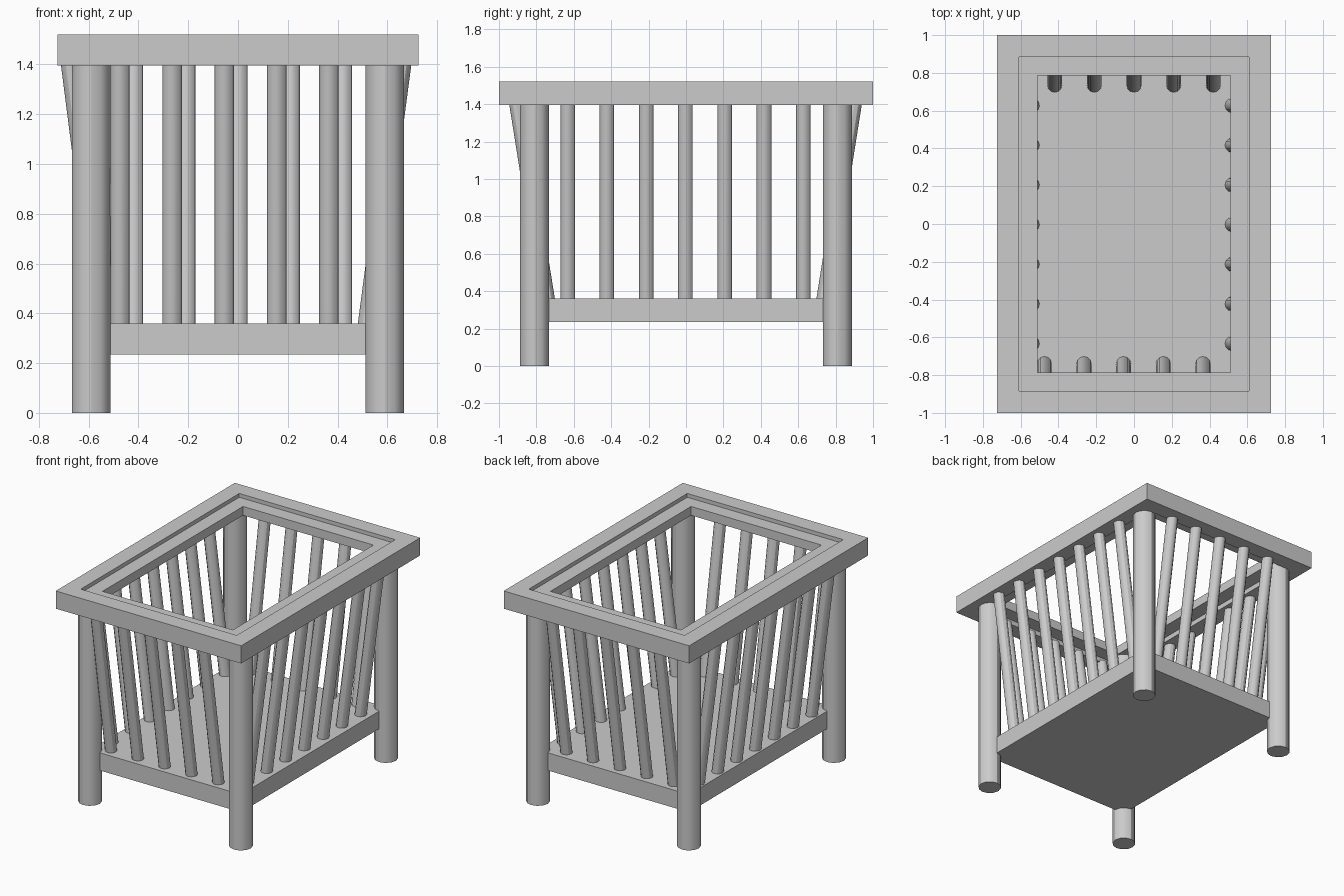
import bpy, bmesh
from mathutils import Vector

if "Cube" in bpy.data.objects:
    bpy.data.objects.remove(bpy.data.objects["Cube"])


def rod(name, bottom, top, radius, sides=12):
    """Round bar with horizontal end cuts between two points."""
    bm = bmesh.new()
    bmesh.ops.create_cone(bm, cap_ends=True, segments=sides,
                          radius1=radius, radius2=radius, depth=1)
    a, b = Vector(bottom), Vector(top)
    for v in bm.verts:
        mid = a.lerp(b, v.co.z + 0.5)
        v.co = Vector((v.co.x, v.co.y, 0)) + mid
    me = bpy.data.meshes.new(name)
    bm.to_mesh(me)
    bm.free()
    ob = bpy.data.objects.new(name, me)
    bpy.context.collection.objects.link(ob)
    bpy.ops.object.select_all(action='DESELECT')
    ob.select_set(True)
    bpy.context.view_layer.objects.active = ob
    bpy.ops.object.shade_smooth_by_angle()
    return ob


def rect_frame(name, profile, hx, hy):
    """Sweep a closed (inset, z) profile around a rectangle."""
    bm = bmesh.new()
    rings = []
    for sx, sy in ((-1, -1), (1, -1), (1, 1), (-1, 1)):
        rings.append([bm.verts.new((sx * (hx - d), sy * (hy - d), z))
                      for d, z in profile])
    n = len(profile)
    for i in range(4):
        r, s = rings[i], rings[(i + 1) % 4]
        for j in range(n):
            k = (j + 1) % n
            bm.faces.new((r[j], s[j], s[k], r[k]))
    bmesh.ops.recalc_face_normals(bm, faces=bm.faces)
    me = bpy.data.meshes.new(name)
    bm.to_mesh(me)
    bm.free()
    ob = bpy.data.objects.new(name, me)
    bpy.context.collection.objects.link(ob)


# top frame: thick outer rim with a thinner inner lip
rect_frame("top_frame",
           [(0, 1.395), (0, 1.52), (0.115, 1.52), (0.115, 1.493),
            (0.215, 1.493), (0.215, 1.43), (0.115, 1.43), (0.115, 1.395)],
           0.725, 1.0)

# base board
bpy.ops.mesh.primitive_cube_add(size=1, location=(0, 0, 0.2975))
base = bpy.context.object
base.name = "base_board"
base.scale = (1.18, 1.62, 0.125)

# corner legs
for sx in (-1, 1):
    for sy in (-1, 1):
        rod("leg", (sx * 0.59, sy * 0.81, 0), (sx * 0.59, sy * 0.81, 1.43), 0.077)

# slats leaning outward; ends sit inside the base and the frame
Z0, Z1 = 0.34, 1.41
for i in range(5):
    x = -0.475 + 0.21 * i
    rod("front_slat", (x, -0.737, Z0), (x, -0.908, Z1), 0.039)
    x = -0.42 + 0.21 * i
    rod("back_slat", (x, 0.733, Z0), (x, 0.903, Z1), 0.039)
for i in range(7):
    y = -0.633 + 0.21 * i
    rod("left_slat", (-0.537, y, Z0), (-0.674, y, Z1), 0.039)
    rod("right_slat", (0.518, y, Z0), (0.659, y, Z1), 0.039)
